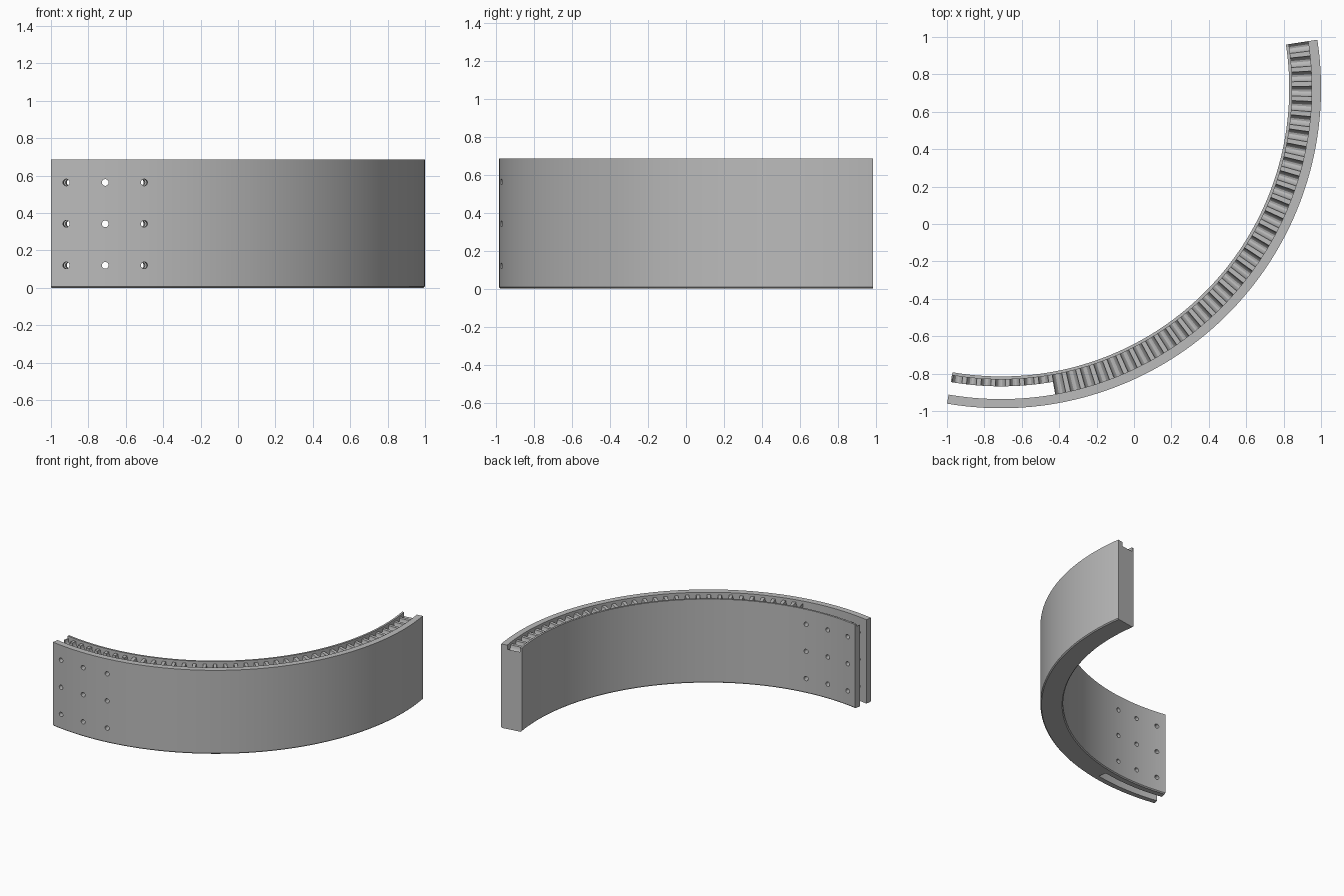
import bpy, bmesh
from math import radians, sin, cos, pi, sqrt
from mathutils import Matrix, Vector

if "Cube" in bpy.data.objects:
    bpy.data.objects.remove(bpy.data.objects["Cube"])

CENTRE = Vector((-0.71, 0.725, 0))
R_IN, R_OUT, HEIGHT = 1.54, 1.71, 0.685
RAIL_IN, RAIL_OUT = 1.556, 1.66
START, END = -99.75, 8.75
PITCH, CHAMFER = 2.8, 0.008

grey = bpy.data.materials.new("grey")
grey.use_nodes = True
grey.diffuse_color = (0.5, 0.5, 0.5, 1)
grey.node_tree.nodes["Principled BSDF"].inputs["Base Color"].default_value = (0.5, 0.5, 0.5, 1)


def make_object(name, bm):
    bmesh.ops.recalc_face_normals(bm, faces=bm.faces)
    mesh = bpy.data.meshes.new(name)
    bm.to_mesh(mesh)
    bm.free()
    mesh.materials.append(grey)
    obj = bpy.data.objects.new(name, mesh)
    bpy.context.collection.objects.link(obj)
    return obj


def sweep(name, stations):
    """Join (angle, [(radius, z), ...]) cross-sections into a closed solid."""
    bm = bmesh.new()
    rings = []
    for angle, profile in stations:
        a = radians(angle)
        rings.append([bm.verts.new(CENTRE + Vector((r * cos(a), r * sin(a), z)))
                      for r, z in profile])
    for a, b in zip(rings, rings[1:]):
        for i in range(len(a)):
            j = (i + 1) % len(a)
            bm.faces.new((a[i], a[j], b[j], b[i]))
    bm.faces.new(rings[0])
    bm.faces.new(rings[-1])
    return make_object(name, bm)


def wall_profile(floor):
    return [(R_IN + CHAMFER, 0), (R_OUT - CHAMFER, 0), (R_OUT, CHAMFER),
            (R_OUT, HEIGHT), (RAIL_OUT, HEIGHT), (RAIL_OUT, floor),
            (RAIL_IN, floor), (RAIL_IN, HEIGHT), (R_IN, HEIGHT), (R_IN, CHAMFER)]


# Curved wall with rounded grooves across the channel in its top
RIB_TOP, DEPTH, HALF = HEIGHT - 0.02, 0.045, 0.95


def groove_floor(angle):
    offset = (angle - 7.85 + PITCH / 2) % PITCH - PITCH / 2
    t = min(1, abs(offset) / HALF)
    return RIB_TOP - DEPTH * sqrt(1 - t * t)


angles = {START, END}
for k in range(-1, 40):
    for s in (-1, -0.92, -0.7, -0.35, 0, 0.35, 0.7, 0.92, 1):
        a = 7.85 - PITCH * k + s * HALF
        if START + 0.02 < a < END - 0.02:
            angles.add(a)
wall = sweep("curved_wall", [(a, wall_profile(groove_floor(a))) for a in sorted(angles)])

# Slot that splits the joining end into two leaves
slot_profile = [(1.593, -0.1), (1.661, -0.1), (1.661, 0.8), (1.593, 0.8)]
slot = sweep("slot_cutter", [(-102 + i * 0.55, slot_profile) for i in range(41)])

# Bolt holes through both leaves
bm = bmesh.new()
for angle in (-97, -90, -83):
    a = radians(angle)
    outward = Vector((cos(a), sin(a), 0))
    turn = outward.to_track_quat('Z', 'Y').to_matrix().to_4x4()
    for z in (0.12, 0.342, 0.563):
        place = Matrix.Translation(CENTRE + outward * 1.625 + Vector((0, 0, z)))
        bmesh.ops.create_cone(bm, cap_ends=True, segments=20, radius1=0.018,
                              radius2=0.018, depth=0.4, matrix=place @ turn)
holes = make_object("hole_cutter", bm)

for cutter in (slot, holes):
    mod = wall.modifiers.new(cutter.name, 'BOOLEAN')
    mod.operation, mod.solver, mod.object = 'DIFFERENCE', 'EXACT', cutter
bpy.context.view_layer.objects.active = wall
wall.select_set(True)
for mod in list(wall.modifiers):
    bpy.ops.object.modifier_apply(modifier=mod.name)
for cutter in (slot, holes):
    bpy.data.objects.remove(cutter)
bpy.ops.object.shade_smooth_by_angle(angle=radians(25))
